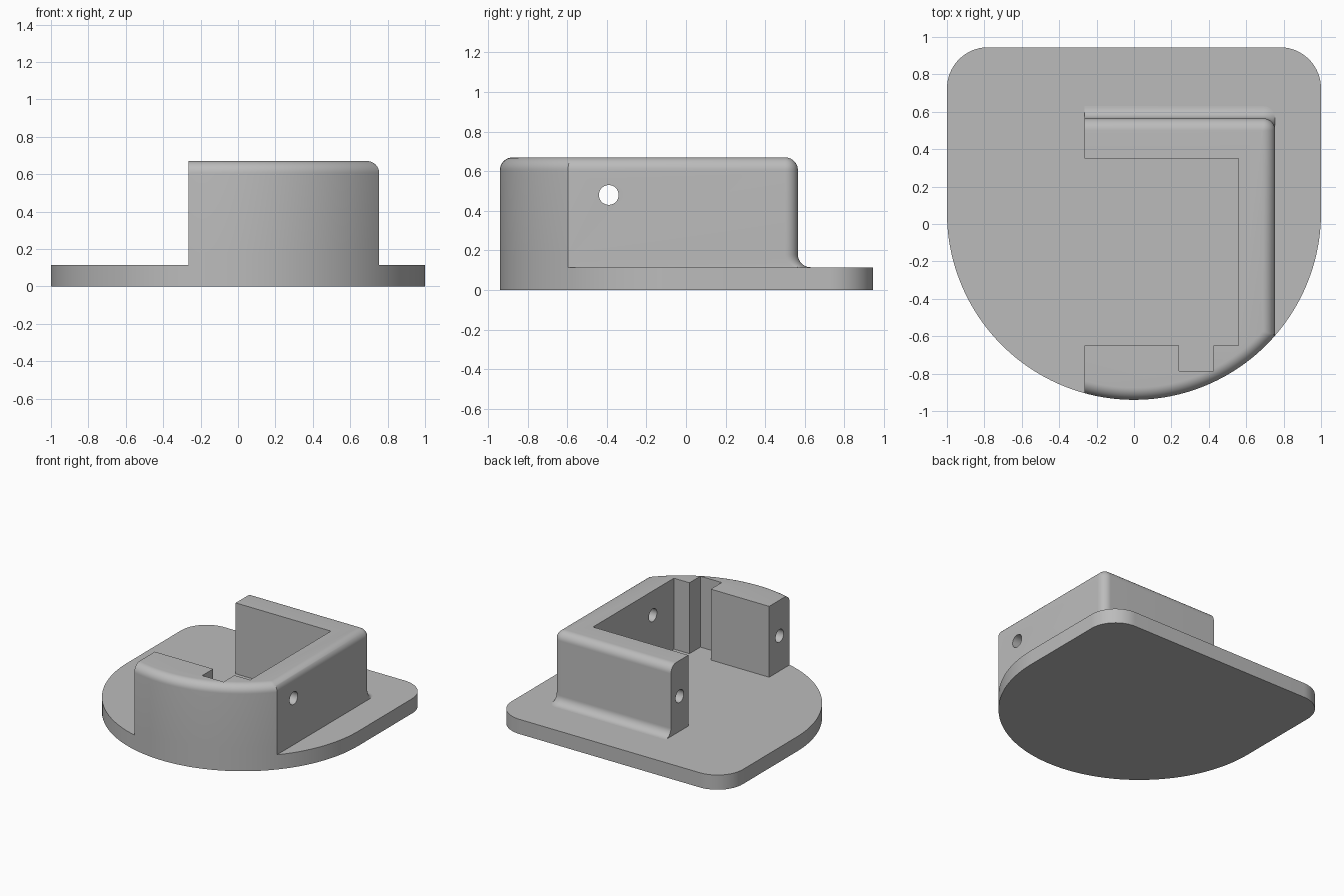
import bpy, bmesh
from math import sin, cos, pi, sqrt, asin, radians
from mathutils import Matrix

if "Cube" in bpy.data.objects:
    bpy.data.objects.remove(bpy.data.objects["Cube"], do_unlink=True)

PLATE_TOP, TOP = 0.115, 0.67
ARC_Y = 0.06                      # centre of the unit-radius front curve
OPEN_X, SIDE_X, BACK_Y = -0.265, 0.755, 0.565
R = 0.065                         # fillet radius

grey = bpy.data.materials.new("plain grey")
grey.use_nodes = True
grey.diffuse_color = (0.5, 0.5, 0.5, 1)
grey.node_tree.nodes["Principled BSDF"].inputs["Base Color"].default_value = (0.5, 0.5, 0.5, 1)


def arc(cx, cy, r, a0, a1, n):
    return [(cx + r * cos(a0 + (a1 - a0) * i / n), cy + r * sin(a0 + (a1 - a0) * i / n))
            for i in range(n + 1)]


def loft(name, rings):
    """Solid through stacked outlines, each given as (outline, z)."""
    bm = bmesh.new()
    loops = [[bm.verts.new((x, y, z)) for x, y in pts] for pts, z in rings]
    bm.faces.new(loops[0][::-1])
    bm.faces.new(loops[-1])
    n = len(loops[0])
    for low, high in zip(loops, loops[1:]):
        for i in range(n):
            k = (i + 1) % n
            bm.faces.new((low[i], low[k], high[k], high[i]))
    return finish(name, bm)


def finish(name, bm):
    bmesh.ops.recalc_face_normals(bm, faces=bm.faces[:])
    mesh = bpy.data.meshes.new(name)
    bm.to_mesh(mesh)
    bm.free()
    mesh.materials.append(grey)
    ob = bpy.data.objects.new(name, mesh)
    bpy.context.collection.objects.link(ob)
    return ob


def activate(ob):
    bpy.ops.object.select_all(action='DESELECT')
    ob.select_set(True)
    bpy.context.view_layer.objects.active = ob


def cut(ob, cutter):
    cutter.hide_render = True
    mod = ob.modifiers.new("cut", 'BOOLEAN')
    mod.operation, mod.solver, mod.object = 'DIFFERENCE', 'EXACT', cutter
    activate(ob)
    bpy.ops.object.modifier_apply(modifier=mod.name)
    bpy.data.objects.remove(cutter, do_unlink=True)


def x_hole(x0, x1, y, z):
    """Round cutter lying along x."""
    bm = bmesh.new()
    place = Matrix.Translation(((x0 + x1) / 2, y, z)) @ Matrix.Rotation(pi / 2, 4, 'Y')
    bmesh.ops.create_cone(bm, cap_ends=True, segments=32, radius1=0.05, radius2=0.05,
                          depth=x1 - x0, matrix=place)
    return finish("hole_cutter", bm)


# Base plate: round front, rounded back corners
outline = (arc(0, ARC_Y, 1, pi, 2 * pi, 96)
           + arc(0.78, 0.725, 0.22, 0, pi / 2, 16)
           + arc(-0.78, 0.725, 0.22, pi / 2, pi, 16))
plate = loft("base_plate", [(outline, 0), (outline, PLATE_TOP)])


# Housing outline, shrunk by inset; flare pushes out the back wall only
def housing_outline(inset, flare):
    rad, side, back = 1 - inset, SIDE_X - inset, BACK_Y - inset + flare
    c = max(R - inset, 0.003)
    front = arc(0, ARC_Y, rad, -pi / 2 + asin(OPEN_X / rad), -pi / 2 + asin(side / rad), 60)
    return front + arc(side - c, back - c, c, 0, pi / 2, 10) + [(OPEN_X, back)]


STEPS = 10
angles = [i * pi / 2 / STEPS for i in range(STEPS + 1)]
rings = [(housing_outline(0, R * (1 - sin(a))), PLATE_TOP + R * (1 - cos(a))) for a in angles]
rings += [(housing_outline(R * (1 - cos(a)), 0), TOP - R + R * sin(a)) for a in angles]
housing = loft("housing", rings)

# Open pocket with a notch in the front arm
pocket = [(-0.6, -0.65), (0.24, -0.65), (0.24, -0.785), (0.425, -0.785),
          (0.425, -0.65), (0.56, -0.65), (0.56, 0.35), (-0.6, 0.35)]
cut(housing, loft("pocket_cutter", [(pocket, 0), (pocket, 1)]))

# Side wall hole, then blind holes in the arm ends
cut(housing, x_hole(0.45, 0.9, -0.39, 0.48))
for y in (-0.78, 0.457):
    cut(housing, x_hole(-0.5, 0.05, y, 0.39))

for ob in (plate, housing):
    activate(ob)
    bpy.ops.object.shade_smooth_by_angle(angle=radians(30))
